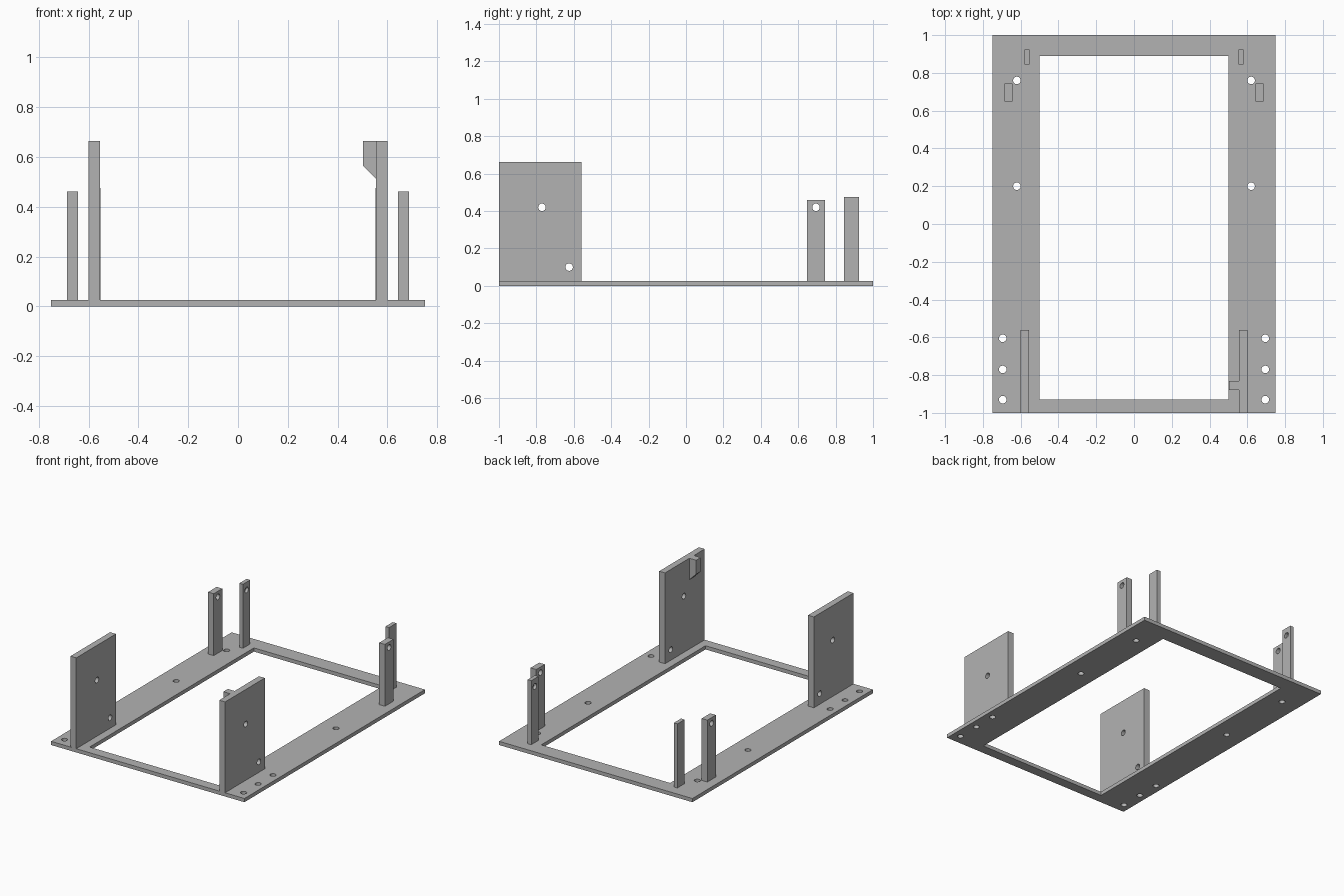
import bpy
import bmesh
from math import pi
from mathutils import Matrix, Vector

if "Cube" in bpy.data.objects:
    bpy.data.objects.remove(bpy.data.objects["Cube"])

grey = bpy.data.materials.new("plain grey")
grey.use_nodes = True
colour = (0.45, 0.45, 0.45, 1)
grey.diffuse_color = colour
grey.node_tree.nodes["Principled BSDF"].inputs["Base Color"].default_value = colour

BASE = 0.026      # base plate thickness
HOLE = 0.02       # screw hole radius


def add_box(bm, lo, hi):
    lo, hi = Vector(lo), Vector(hi)
    matrix = Matrix.Translation((lo + hi) / 2) @ Matrix.Diagonal((*(hi - lo), 1))
    bmesh.ops.create_cube(bm, size=1, matrix=matrix)


def add_drill(bm, centre, axis, depth):
    turn = Matrix.Rotation(pi / 2, 4, "Y") if axis == "X" else Matrix.Identity(4)
    bmesh.ops.create_cone(bm, cap_ends=True, segments=32, radius1=HOLE, radius2=HOLE,
                          depth=depth, matrix=Matrix.Translation(centre) @ turn)


def to_object(name, bm):
    bmesh.ops.recalc_face_normals(bm, faces=bm.faces)
    mesh = bpy.data.meshes.new(name)
    bm.to_mesh(mesh)
    bm.free()
    mesh.materials.append(grey)
    obj = bpy.data.objects.new(name, mesh)
    bpy.context.collection.objects.link(obj)
    return obj


def cut(obj, cutter_bm):
    """Subtract the cutter shapes and bake the result."""
    cutter = to_object("cutter", cutter_bm)
    cutter.hide_render = True
    mod = obj.modifiers.new("holes", "BOOLEAN")
    mod.operation, mod.solver, mod.object = "DIFFERENCE", "EXACT", cutter
    graph = bpy.context.evaluated_depsgraph_get()
    mesh = bpy.data.meshes.new_from_object(obj.evaluated_get(graph))
    obj.modifiers.clear()
    obj.data = mesh
    bpy.data.objects.remove(cutter)


def upright(name, side, x, y, top, holes, blind=False):
    """Vertical board on one side, drilled sideways at (y, z) positions."""
    xs = sorted((side * x[0], side * x[1]))
    bm = bmesh.new()
    add_box(bm, (xs[0], y[0], BASE), (xs[1], y[1], top))
    obj = to_object(name, bm)
    drills = bmesh.new()
    for hy, hz in holes:
        # A blind hole is drilled from the inner face only
        centre_x = side * (x[0] if blind else sum(x) / 2)
        add_drill(drills, (centre_x, hy, hz), "X", 0.04 if blind else 0.2)
    cut(obj, drills)


# Base frame with a rectangular opening and screw holes
bm = bmesh.new()
add_box(bm, (-0.75, -1, 0), (0.75, 1, BASE))
base = to_object("base_frame", bm)
cutters = bmesh.new()
add_box(cutters, (-0.5, -0.93, -0.1), (0.5, 0.89, 0.1))
for side in (-1, 1):
    for x, y in ((0.62, 0.76), (0.62, 0.2), (0.695, -0.605), (0.695, -0.77), (0.695, -0.93)):
        add_drill(cutters, (side * x, y, 0), "Z", 0.2)
cut(base, cutters)

# Mirrored side panels and rear posts
for side, label in ((-1, "right"), (1, "left")):
    upright(label + "_panel", side, (0.555, 0.6), (-1, -0.56), 0.663,
            [(-0.77, 0.42), (-0.625, 0.1)])
    upright(label + "_outer_post", side, (0.642, 0.686), (0.648, 0.743), 0.46,
            [(0.695, 0.42)])
    upright(label + "_inner_post", side, (0.553, 0.581), (0.845, 0.925), 0.475,
            [(0.885, 0.42)], blind=True)

# Small tab with a sloped underside on the inner face of the left panel
bm = bmesh.new()
profile = [(0.555, 0.663), (0.502, 0.663), (0.502, 0.565), (0.555, 0.512)]
face = bm.faces.new([bm.verts.new((x, -0.88, z)) for x, z in profile])
extruded = bmesh.ops.extrude_face_region(bm, geom=[face])["geom"]
bmesh.ops.translate(bm, vec=(0, 0.05, 0),
                    verts=[v for v in extruded if isinstance(v, bmesh.types.BMVert)])
to_object("panel_tab", bm)
